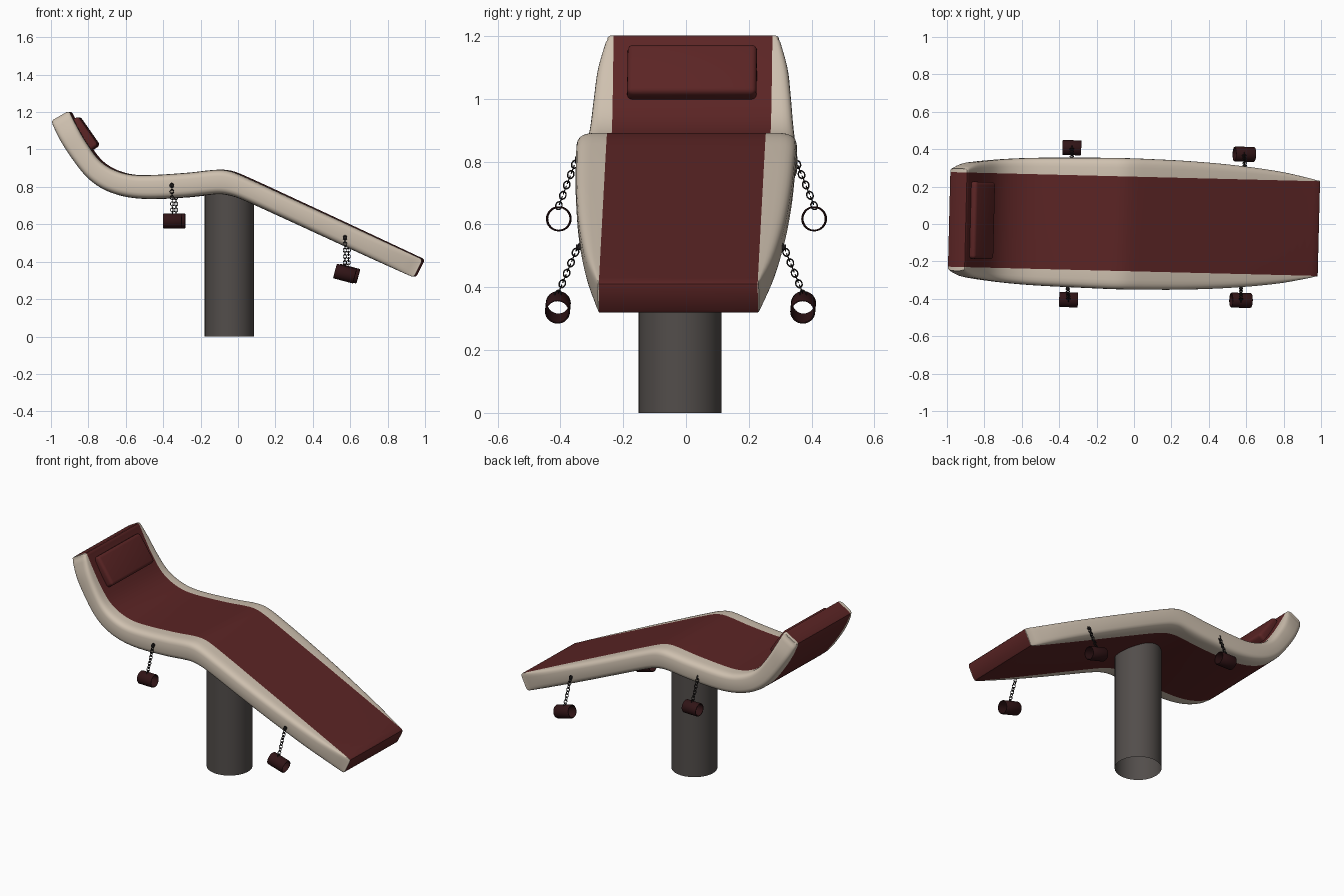
import bpy, bmesh, math
from mathutils import Vector, Matrix

if "Cube" in bpy.data.objects:
    bpy.data.objects.remove(bpy.data.objects["Cube"])

YAW = Matrix.Rotation(math.radians(-1.43), 4, 'Z')


def mat(name, col):
    m = bpy.data.materials.new(name)
    m.diffuse_color = (*col, 1)
    m.use_nodes = True
    m.node_tree.nodes["Principled BSDF"].inputs["Base Color"].default_value = m.diffuse_color
    return m


RED = mat("dark red leather", (0.105, 0.018, 0.018))
CREAM = mat("cream trim", (0.62, 0.53, 0.43))
STEEL = mat("dark grey post", (0.085, 0.075, 0.07))
CUFF = mat("deep maroon cuff", (0.03, 0.007, 0.008))
BLACK = mat("black chain", (0.018, 0.015, 0.015))


def finish(bm, name, mats, angle=35):
    bmesh.ops.recalc_face_normals(bm, faces=bm.faces)
    me = bpy.data.meshes.new(name)
    bm.to_mesh(me)
    bm.free()
    for m in mats:
        me.materials.append(m)
    me.shade_smooth()
    me.set_sharp_from_angle(angle=math.radians(angle))
    ob = bpy.data.objects.new(name, me)
    bpy.context.collection.objects.link(ob)
    return ob


def revolve(bm, profile, M, steps):
    """Spin a closed (radius, height) profile about local z."""
    rings = []
    for i in range(steps):
        a = 2 * math.pi * i / steps
        rings.append([bm.verts.new(M @ Vector((r * math.cos(a), r * math.sin(a), z)))
                      for r, z in profile])
    n = len(profile)
    for i in range(steps):
        p, q = rings[i], rings[(i + 1) % steps]
        for j in range(n):
            bm.faces.new((p[j], q[j], q[(j + 1) % n], p[(j + 1) % n]))


# ---- lounge seat: stations of top x,z / bottom x,z / half width
ST = [Vector(s) for s in (
    (-.898, 1.207, -.994, 1.152, .274), (-.85, 1.115, -.945, 1.05, .302),
    (-.80, 1.03, -.875, .942, .314), (-.738, .947, -.80, .85, .323),
    (-.67, .898, -.715, .788, .331), (-.578, .868, -.604, .749, .338),
    (-.47, .863, -.475, .735, .343), (-.26, .876, -.27, .744, .348),
    (-.10, .892, -.115, .76, .351), (-.03, .883, -.055, .757, .351),
    (.07, .842, .02, .735, .350), (.30, .736, .25, .632, .344),
    (.55, .62, .50, .517, .328), (.80, .503, .75, .403, .298),
    (.994, .412, .946, .315, .257))]
t = [0]
for a, b in zip(ST, ST[1:]):
    t.append(t[-1] + (b - a).length)
tan = []
for i in range(len(ST)):
    lo, hi = max(i - 1, 0), min(i + 1, len(ST) - 1)
    tan.append((ST[hi] - ST[lo]) / (t[hi] - t[lo]))
rows = []
for i in range(len(ST) - 1):
    h = t[i + 1] - t[i]
    for k in range(5):
        u = k / 5
        rows.append(ST[i] * (2*u**3 - 3*u*u + 1) + tan[i] * h * (u**3 - 2*u*u + u)
                    + ST[i+1] * (3*u*u - 2*u**3) + tan[i+1] * h * (u**3 - u*u))
rows.append(ST[-1].copy())


def end_rows(row, sign):
    """Rounded rim at an end, listed from the tip inwards."""
    up = Vector((row[0] - row[2], row[1] - row[3])).normalized()
    out = Vector((up.y, -up.x)) * sign
    res = []
    for back, inset in ((0, .014), (.004, .004), (.014, 0)):
        d, e = -out * back, up * inset
        res.append(Vector((row[0] + d.x - e.x, row[1] + d.y - e.y,
                           row[2] + d.x + e.x, row[3] + d.y + e.y, row[4])))
    return res


rows = end_rows(rows[0], -1) + rows[1:-1] + end_rows(rows[-1], 1)[::-1]

HALF, N = .253, 14


def section(row):
    top, bot = Vector((row[0], 0, row[1])), Vector((row[2], 0, row[3]))
    mid, up = (top + bot) / 2, (top - bot) / 2
    side = []
    for i in range(N + 1):
        a = math.pi / 2 - math.pi * i / N
        c, s = max(math.cos(a), 0), math.sin(a)
        side.append((HALF + (row[4] - HALF) * c ** .5,
                     math.copysign(abs(s) ** .5, s)))
    pts = side + [(-y, n) for y, n in reversed(side)]
    return [YAW @ (mid + up * n + Vector((0, y, 0))) for y, n in pts]


bm = bmesh.new()
rings = [[bm.verts.new(p) for p in section(r)] for r in rows]
count = 2 * N + 2
for p, q in zip(rings, rings[1:]):
    for j in range(count):
        f = bm.faces.new((p[j], q[j], q[(j + 1) % count], p[(j + 1) % count]))
        f.material_index = 0 if j in (N, count - 1) else 1
for r in (rings[0], rings[-1]):
    bm.faces.new((r[0], r[N], r[N + 1], r[-1]))
    for part in (r[:N + 1], r[N + 1:]):
        bm.faces.new(part).material_index = 1
finish(bm, "lounge_seat", [RED, CREAM], 40)

# ---- head pillow
bm = bmesh.new()
bmesh.ops.create_cube(bm, size=1)
bmesh.ops.scale(bm, vec=(.19, .412, .06), verts=bm.verts)
bmesh.ops.bevel(bm, geom=bm.edges[:], offset=.018, segments=4, profile=.5, affect='EDGES')
bm.transform(YAW @ Matrix.Translation((-.82, -.001, 1.084))
             @ Matrix.Rotation(math.radians(55), 4, 'Y'))
finish(bm, "head_pillow", [RED])

# ---- post (open tube running up into the seat)
bm = bmesh.new()
bmesh.ops.create_cone(bm, cap_ends=False, segments=48, radius1=.132, radius2=.132, depth=.79,
                      matrix=Matrix.Translation((-.046, -.019, .395)))
finish(bm, "post", [STEEL])

# ---- cuffs on chains: mount point, cuff centre, cuff length, tilt
LINK = [(.010 + .0022 * math.cos(k * math.pi / 3), .0022 * math.sin(k * math.pi / 3))
        for k in range(6)]
for name, a, c, length, tilt in (
        ("near_arm", (-.354, -.348, .808), (-.35, -.405, .618), .10, 0),
        ("far_arm", (-.332, .348, .808), (-.332, .408, .618), .10, 0),
        ("near_leg", (.572, -.345, .528), (.572, -.408, .336), .11, 15),
        ("far_leg", (.592, .312, .528), (.59, .373, .336), .11, 15)):
    a, c = Vector(a), Vector(c)
    # cuff
    bm = bmesh.new()
    h = length / 2
    M = (Matrix.Translation(c) @ YAW @ Matrix.Rotation(math.radians(90 + tilt), 4, 'Y'))
    revolve(bm, [(.035, -h), (.038, -h), (.040, -h + .004), (.040, h - .004),
                 (.038, h), (.035, h)], M, 32)
    finish(bm, name + "_cuff", [CUFF])
    # chain of alternating links
    bm = bmesh.new()
    b = c + Vector((0, 0, .042))
    d = (b - a).normalized()
    n = round((b - a).length / .0185)
    for i in range(n + 1):
        z = Vector((1, 0, 0)) if i % 2 else d.cross(Vector((1, 0, 0))).normalized()
        y = z.cross(d).normalized()
        R = Matrix((d, y, z)).transposed().to_4x4()
        revolve(bm, LINK, Matrix.Translation(a.lerp(b, i / n)) @ R
                @ Matrix.Diagonal((1.25, 1, 1, 1)), 14)
    # mounting stud in the seat side
    bmesh.ops.create_cone(bm, cap_ends=True, segments=12, radius1=.009, radius2=.009, depth=.04,
                          matrix=Matrix.Translation(a - Vector((0, math.copysign(.014, a.y), 0)))
                          @ Matrix.Rotation(math.pi / 2, 4, 'X'))
    finish(bm, name + "_chain", [BLACK])
